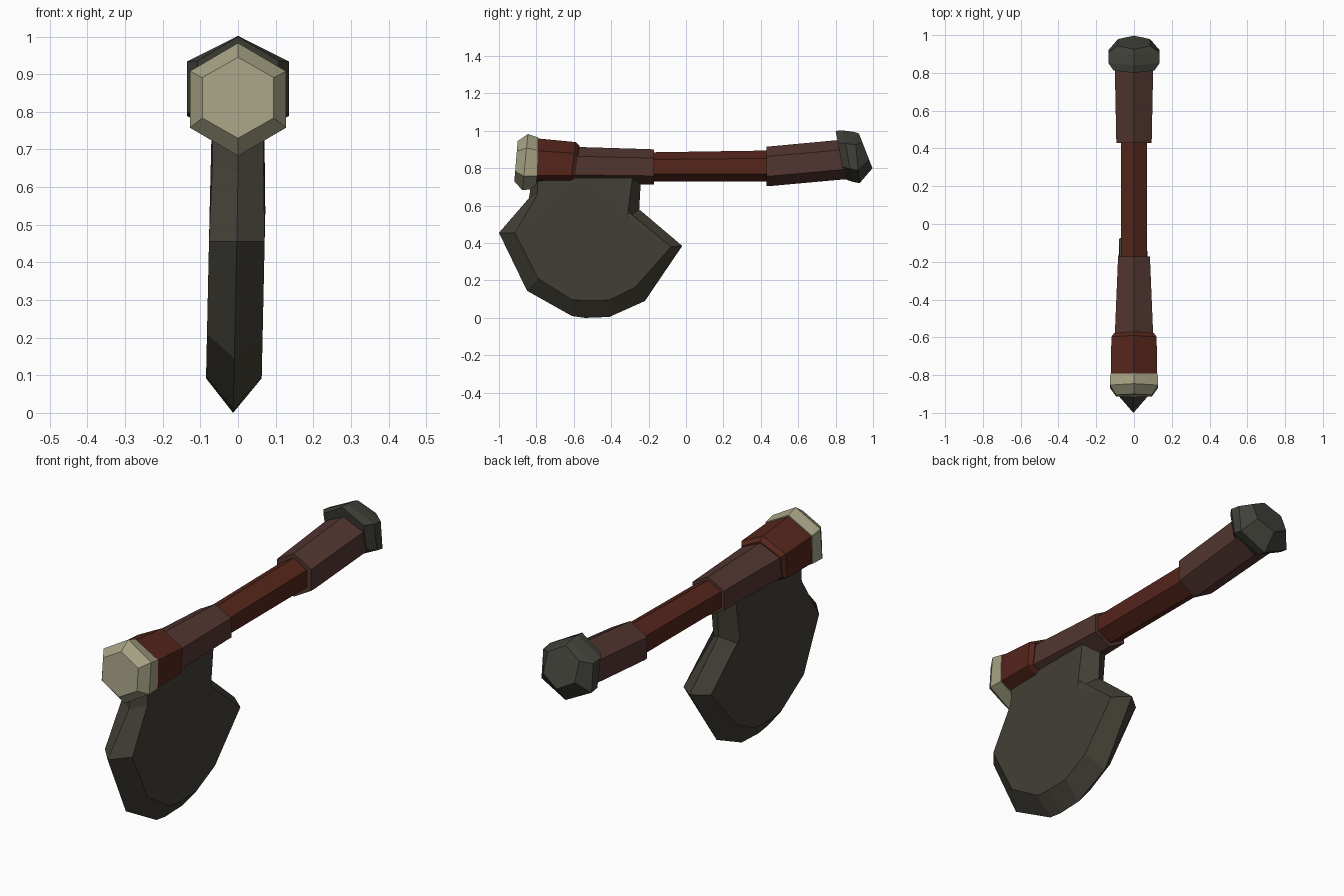
import bpy, bmesh
from mathutils import Vector

if "Cube" in bpy.data.objects:
    bpy.data.objects.remove(bpy.data.objects["Cube"])


def material(name, rgb):
    m = bpy.data.materials.new(name)
    m.diffuse_color = (*rgb, 1)
    m.use_nodes = True
    m.node_tree.nodes["Principled BSDF"].inputs["Base Color"].default_value = m.diffuse_color
    return m


BROWN = material("brown_leather", (0.085, 0.037, 0.031))
RED = material("red_wood", (0.09, 0.019, 0.011))
BONE = material("bone", (0.38, 0.36, 0.23))
IRON = material("dark_iron", (0.052, 0.053, 0.042))
STEEL = material("blade_steel", (0.055, 0.05, 0.037))


def finish(name, bm, mat):
    bmesh.ops.recalc_face_normals(bm, faces=bm.faces)
    me = bpy.data.meshes.new(name)
    bm.to_mesh(me)
    bm.free()
    me.materials.append(mat)
    ob = bpy.data.objects.new(name, me)
    bpy.context.collection.objects.link(ob)
    return ob


def bridge(bm, a, b):
    for i in range(len(a)):
        j = (i + 1) % len(a)
        bm.faces.new((a[i], a[j], b[j], b[i]))


def hex_loft(name, mat, sections):
    """Loft hexagons; each section = top (y, z), bottom (y, z), half width."""
    bm = bmesh.new()
    rings = []
    for ty, tz, by, bz, w in sections:
        top, bot = Vector((0, ty, tz)), Vector((0, by, bz))
        ring = []
        for side, t in ((0, 0), (1, .25), (1, .75), (0, 1), (-1, .75), (-1, .25)):
            ring.append(bm.verts.new(top.lerp(bot, t) + Vector((side * w, 0, 0))))
        rings.append(ring)
    for a, b in zip(rings, rings[1:]):
        bridge(bm, a, b)
    bm.faces.new(rings[0])
    bm.faces.new(rings[-1])
    return finish(name, bm, mat)


# Handle, front to back
hex_loft("front_cap", BONE, [
    (-.90, .945, -.918, .73, .095), (-.845, .983, -.875, .683, .128),
    (-.79, .965, -.80, .69, .125)])
hex_loft("front_collar", RED, [
    (-.80, .96, -.81, .695, .122), (-.59, .94, -.62, .70, .12),
    (-.57, .92, -.60, .712, .105)])
hex_loft("front_sleeve", BROWN, [
    (-.62, .915, -.62, .715, .103), (-.19, .902, -.19, .712, .085),
    (-.172, .90, -.172, .712, .085)])
hex_loft("grip", RED, [
    (-.20, .885, -.20, .73, .07), (.45, .895, .45, .728, .07)])
hex_loft("rear_sleeve", BROWN, [
    (.43, .915, .43, .705, .092), (.45, .917, .45, .705, .094),
    (.84, .953, .86, .742, .102)])
hex_loft("pommel", IRON, [
    (.80, 1.0, .85, .742, .108), (.84, 1.002, .89, .728, .136),
    (.90, .994, .928, .72, .135), (.925, .985, .997, .80, .085)])

# Blade: sharp outline on the centre plane, bevelled flat panel on each side
OUTLINE = [(-.82, .76), (-.84, .64), (-1.0, .455), (-.85, .145), (-.61, .01),
           (-.54, 0), (-.41, .005), (-.22, .09), (-.02, .385), (-.25, .58),
           (-.24, .76)]
PANEL = [(-.79, .76), (-.795, .66), (-.915, .455), (-.79, .21), (-.61, .098),
         (-.54, .092), (-.41, .095), (-.27, .165), (-.08, .38), (-.315, .535),
         (-.285, .76)]


def lean(z):
    return -.013 * max(0, 1 - z / .6)


bm = bmesh.new()
edge = [bm.verts.new((lean(z), y, z)) for y, z in OUTLINE]
for s in (-1, 1):
    panel = [bm.verts.new((lean(z) + s * (.068 if z > .6 else .074), y, z))
             for y, z in PANEL]
    bridge(bm, edge, panel)
    hub = bm.verts.new((s * .07, -.54, .76))
    for a, b in zip(panel, panel[1:]):
        bm.faces.new((hub, a, b))
    bm.faces.new((panel[-1], panel[0], hub))
finish("axe_blade", bm, STEEL)
